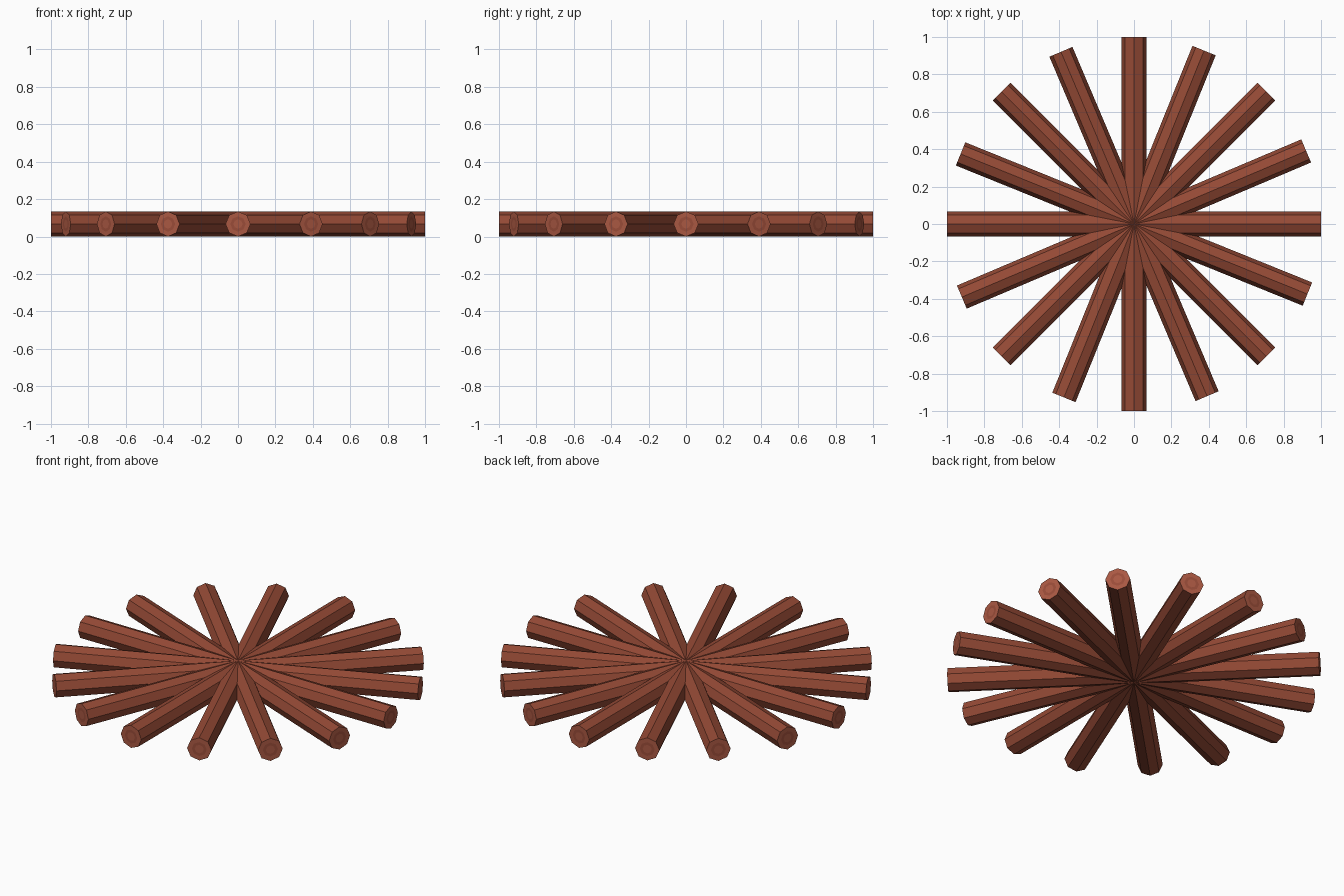
import bpy, bmesh
from math import radians
from mathutils import Matrix

if "Cube" in bpy.data.objects:
    bpy.data.objects.remove(bpy.data.objects["Cube"])

RADIUS = 0.067


def material(name, rgb):
    m = bpy.data.materials.new(name)
    m.diffuse_color = (*rgb, 1)
    m.use_nodes = True
    m.node_tree.nodes["Principled BSDF"].inputs["Base Color"].default_value = m.diffuse_color
    return m


bark = material("bark", (0.30, 0.068, 0.036))
cut_wood = material("cut_wood", (0.40, 0.098, 0.055))
growth_ring = material("growth_ring", (0.32, 0.072, 0.04))


def log_mesh():
    """Eight-sided log along x with growth rings on both ends."""
    bm = bmesh.new()
    bmesh.ops.create_cone(bm, cap_ends=True, segments=8, radius1=RADIUS,
                          radius2=RADIUS, depth=2.0,
                          matrix=Matrix.Rotation(radians(90), 4, 'Y'))
    bm.normal_update()
    caps = [f for f in bm.faces if len(f.verts) == 8]
    # outer rim, dark ring, pale heart
    for f in caps:
        f.material_index = 1
    bmesh.ops.inset_individual(bm, faces=caps, thickness=0.026)
    ring = bmesh.ops.inset_individual(bm, faces=caps, thickness=0.016)["faces"]
    for f in ring:
        f.material_index = 2
    for f in caps:
        f.material_index = 1
    me = bpy.data.meshes.new("log")
    bm.to_mesh(me)
    bm.free()
    for m in (bark, cut_wood, growth_ring):
        me.materials.append(m)
    return me


# eight full-length logs crossing at the centre
mesh = log_mesh()
for i, angle in enumerate((0, 23, 45, 68, 90, 113, 135, 158)):
    log = bpy.data.objects.new(f"log_{i + 1}", mesh)
    log.location.z = RADIUS
    log.rotation_euler.z = radians(angle)
    bpy.context.collection.objects.link(log)
